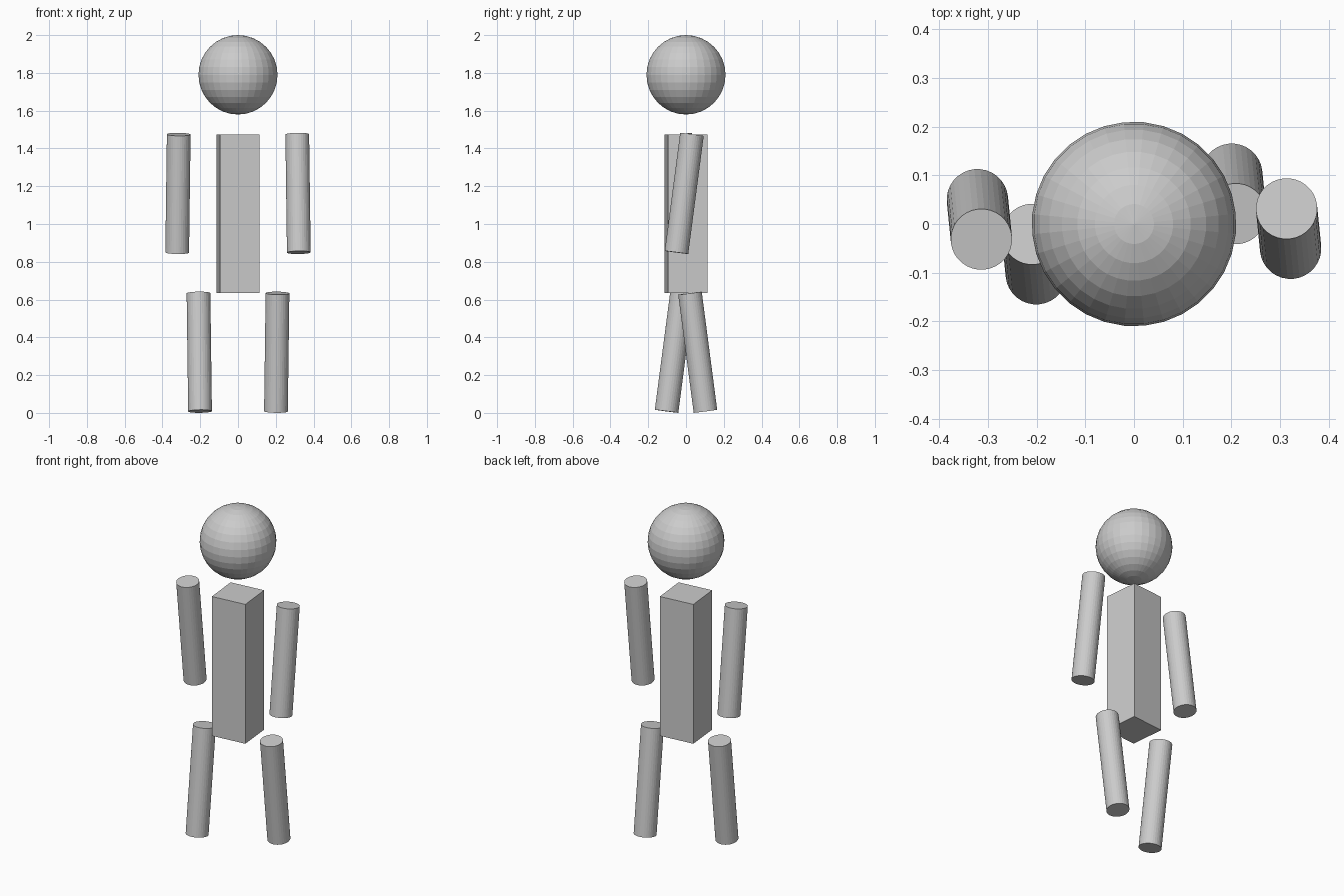
import bpy
from math import radians
from mathutils import Matrix

if "Cube" in bpy.data.objects:
    bpy.data.objects.remove(bpy.data.objects["Cube"])

U = 0.2102                   # base unit: head radius = torso width
HIP = 2 - 6.5 * U            # torso underside
SHOULDER = HIP + 4 * U       # torso top
YAW = Matrix.Rotation(0.1, 4, 'Z')   # whole figure is turned slightly


def place(name, matrix):
    ob = bpy.context.object
    ob.name = name
    ob.data.transform(YAW @ matrix)
    return ob


def limb(name, x, z, swing):
    """Cylinder hanging from a pivot at (x, 0, z), swung forward or back."""
    bpy.ops.mesh.primitive_cylinder_add(vertices=32, radius=0.3 * U, depth=3 * U)
    place(name, Matrix.Translation((x, 0, z))
          @ Matrix.Rotation(radians(swing), 4, 'X')
          @ Matrix.Translation((0, 0, -1.5 * U)))


# Head
bpy.ops.mesh.primitive_uv_sphere_add(segments=32, ring_count=16, radius=U)
place("head", Matrix.Translation((0, 0, 2 - U)))

# Torso
bpy.ops.mesh.primitive_cube_add(size=1)
place("torso", Matrix.Translation((0, 0, HIP + 2 * U))
      @ Matrix.Diagonal((U, U, 4 * U, 1)))

# Arms and legs swing in opposite directions, mid-stride
for side, s in (("right", 1), ("left", -1)):
    limb(side + "_arm", s * 1.5 * U, SHOULDER, -7.5 * s)
    limb(side + "_leg", s * U, HIP, 7.5 * s)
